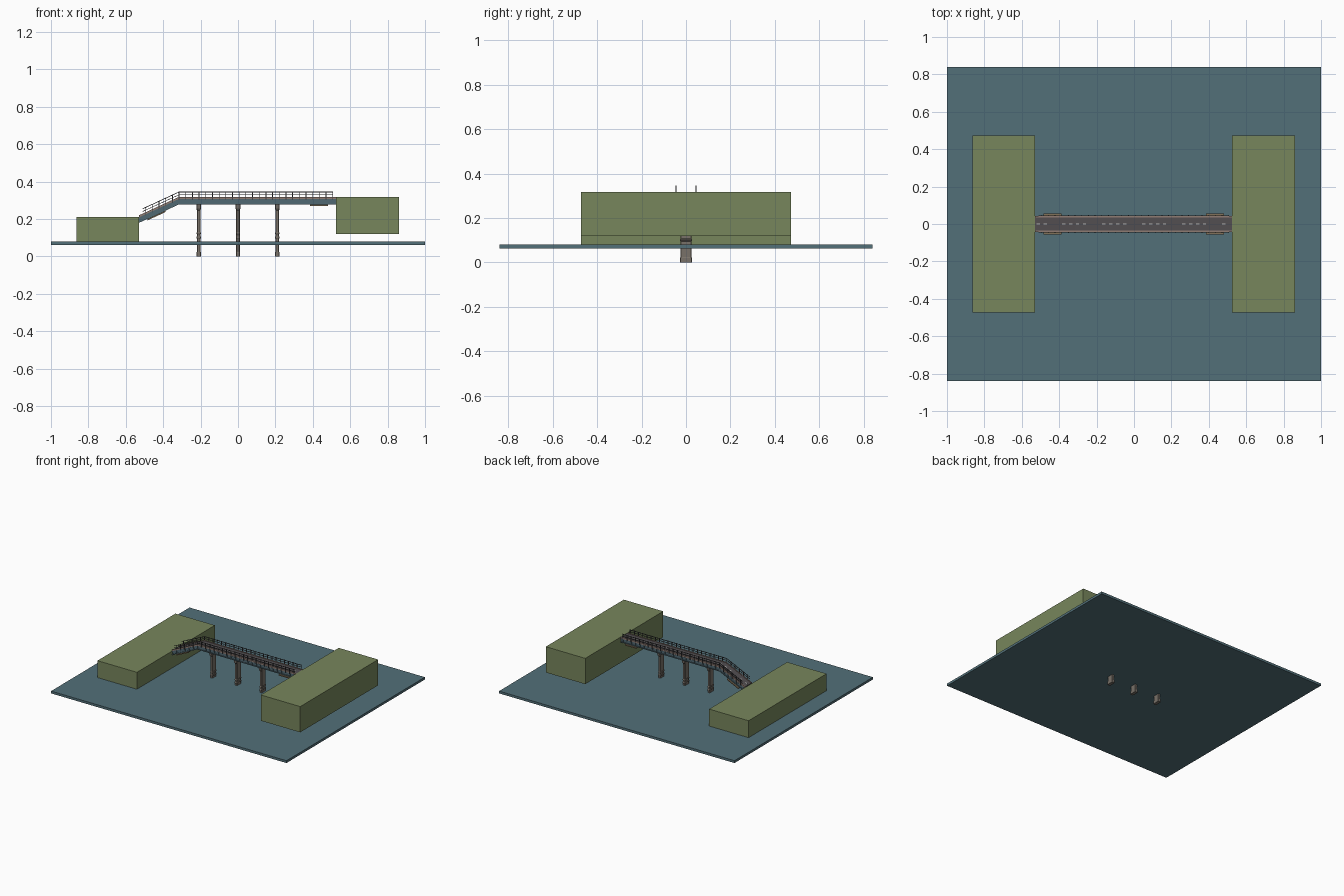
import bpy
import bmesh

cube = bpy.data.objects.get("Cube")
if cube:
    bpy.data.objects.remove(cube, do_unlink=True)


def material(name, rgb):
    m = bpy.data.materials.new(name)
    m.use_nodes = True
    m.diffuse_color = (*rgb, 1)
    m.node_tree.nodes["Principled BSDF"].inputs["Base Color"].default_value = (*rgb, 1)
    return m


WATER = material("water blue", (0.085, 0.16, 0.19))
GRASS = material("grass green", (0.185, 0.24, 0.107))
STEEL = material("steel blue", (0.08, 0.14, 0.17))
ASPHALT = material("asphalt", (0.085, 0.077, 0.082))
PAINT = material("lane paint", (0.5, 0.5, 0.48))
KERB = material("kerb tan", (0.28, 0.2, 0.17))
STONE = material("pier stone", (0.19, 0.165, 0.14))
RAIL = material("rail grey", (0.06, 0.06, 0.065))
WOOD = material("platform brown", (0.23, 0.17, 0.1))

START, KINK, END = -0.53, -0.315, 0.525
TOP, SLOPE = 0.315, 0.46
BAY = 0.0357


def road(x):
    """Height of the road surface along the bridge."""
    return TOP - SLOPE * max(0, KINK - x)


def flat(x):
    return 0


def prism(bm, x0, x1, y0, y1, z0, z1, base=road):
    """Box that follows the bridge profile, or a plain box when base is flat."""
    stations = [x0, KINK, x1] if base is road and x0 < KINK < x1 else [x0, x1]
    rings = []
    for x in stations:
        b = base(x)
        rings.append([bm.verts.new((x, y, b + z)) for y, z in
                      ((y0, z0), (y1, z0), (y1, z1), (y0, z1))])
    loft(bm, rings)


def loft(bm, rings):
    for a, b in zip(rings, rings[1:]):
        for i in range(len(a)):
            j = (i + 1) % len(a)
            bm.faces.new((a[i], a[j], b[j], b[i]))
    bm.faces.new(rings[0][::-1])
    bm.faces.new(rings[-1])


def finish(name, bm, mat):
    bmesh.ops.recalc_face_normals(bm, faces=bm.faces)
    mesh = bpy.data.meshes.new(name)
    bm.to_mesh(mesh)
    bm.free()
    mesh.materials.append(mat)
    obj = bpy.data.objects.new(name, mesh)
    bpy.context.collection.objects.link(obj)
    return obj


def part(name, mat, *boxes, base=road, mirror=False):
    bm = bmesh.new()
    for b in boxes:
        prism(bm, *b, base=base)
    obj = finish(name, bm, mat)
    if mirror:
        mod = obj.modifiers.new("Mirror", "MIRROR")
        mod.use_axis = (False, True, False)
    return obj


# Water and the two banks
part("water", WATER, (-1, 1, -0.84, 0.84, 0.062, 0.08), base=flat)
part("low_bank", GRASS, (-0.863, -0.528, -0.473, 0.473, 0.08, 0.21), base=flat)
part("high_bank", GRASS, (0.525, 0.86, -0.473, 0.473, 0.12, 0.318), base=flat)

# Road slab, kerbs and lane dashes
part("road_deck", ASPHALT, (START, END, -0.037, 0.037, -0.01, 0))
part("kerb", KERB, (START, END, 0.036, 0.043, -0.01, 0.003), mirror=True)
dashes = [(-0.52, -0.502), (-0.483, -0.465)]
for start in (-0.385, -0.17, 0.043, 0.257, 0.47):
    for i in range(4):
        x = start + i * 0.037
        if x + 0.018 < END:
            dashes.append((x, x + 0.018))
part("lane_dashes", PAINT, *[(a, b, -0.003, 0.003, 0, 0.001) for a, b in dashes])

# Side girders: web, chords and stiffeners
bays = [KINK + i * BAY for i in range(-5, 24)]
bays = [x for x in bays if START < x - 0.01 and x < END - 0.01]
girder = [(START, END, 0.035, 0.039, -0.034, -0.01),
          (START, END, 0.033, 0.044, -0.037, -0.031),
          (START, END, 0.033, 0.044, -0.014, -0.008)]
girder += [(x - 0.002, x + 0.002, 0.035, 0.043, -0.032, -0.01) for x in bays]
part("side_girder", STEEL, *girder, mirror=True)

# Cross beams under the road
part("cross_beams", STEEL,
     *[(x - 0.003, x + 0.003, -0.035, 0.035, -0.03, -0.01) for x in bays])

# Railings: posts and two rails
rail_start, rail_end = -0.51, 0.508
part("railing_posts", RAIL,
     *[(x - 0.002, x + 0.002, 0.042, 0.047, -0.014, 0.032) for x in bays], mirror=True)
part("railing_rails", RAIL,
     (rail_start, rail_end, 0.043, 0.046, 0.027, 0.031),
     (rail_start, rail_end, 0.043, 0.046, 0.013, 0.016), mirror=True)

# Maintenance platforms hung below both ends
for name, x in (("low_end_platform", -0.435), ("high_end_platform", 0.433)):
    part(name, WOOD, (x - 0.048, x + 0.048, -0.056, 0.056, -0.045, -0.037))


# Piers with chamfered corners, foot, bands and a spreading cap
def pier(name, cx):
    bm = bmesh.new()
    profile = ((0, 0.012, 0.027), (0.02, 0.012, 0.027), (0.025, 0.0095, 0.025),
               (0.095, 0.0095, 0.025), (0.098, 0.012, 0.027), (0.104, 0.012, 0.027),
               (0.107, 0.0095, 0.025), (0.118, 0.0095, 0.025), (0.121, 0.012, 0.027),
               (0.126, 0.012, 0.027), (0.129, 0.0095, 0.025), (0.245, 0.0095, 0.025),
               (0.255, 0.0125, 0.032), (0.28, 0.0125, 0.036))
    c = 0.003
    rings = []
    for z, hx, hy in profile:
        outline = ((hx - c, -hy), (hx, c - hy), (hx, hy - c), (hx - c, hy),
                   (c - hx, hy), (-hx, hy - c), (-hx, c - hy), (c - hx, -hy))
        rings.append([bm.verts.new((cx + x, y, z)) for x, y in outline])
    loft(bm, rings)
    finish(name, bm, STONE)


for name, x in (("right_pier", -0.21), ("middle_pier", 0), ("left_pier", 0.21)):
    pier(name, x)
